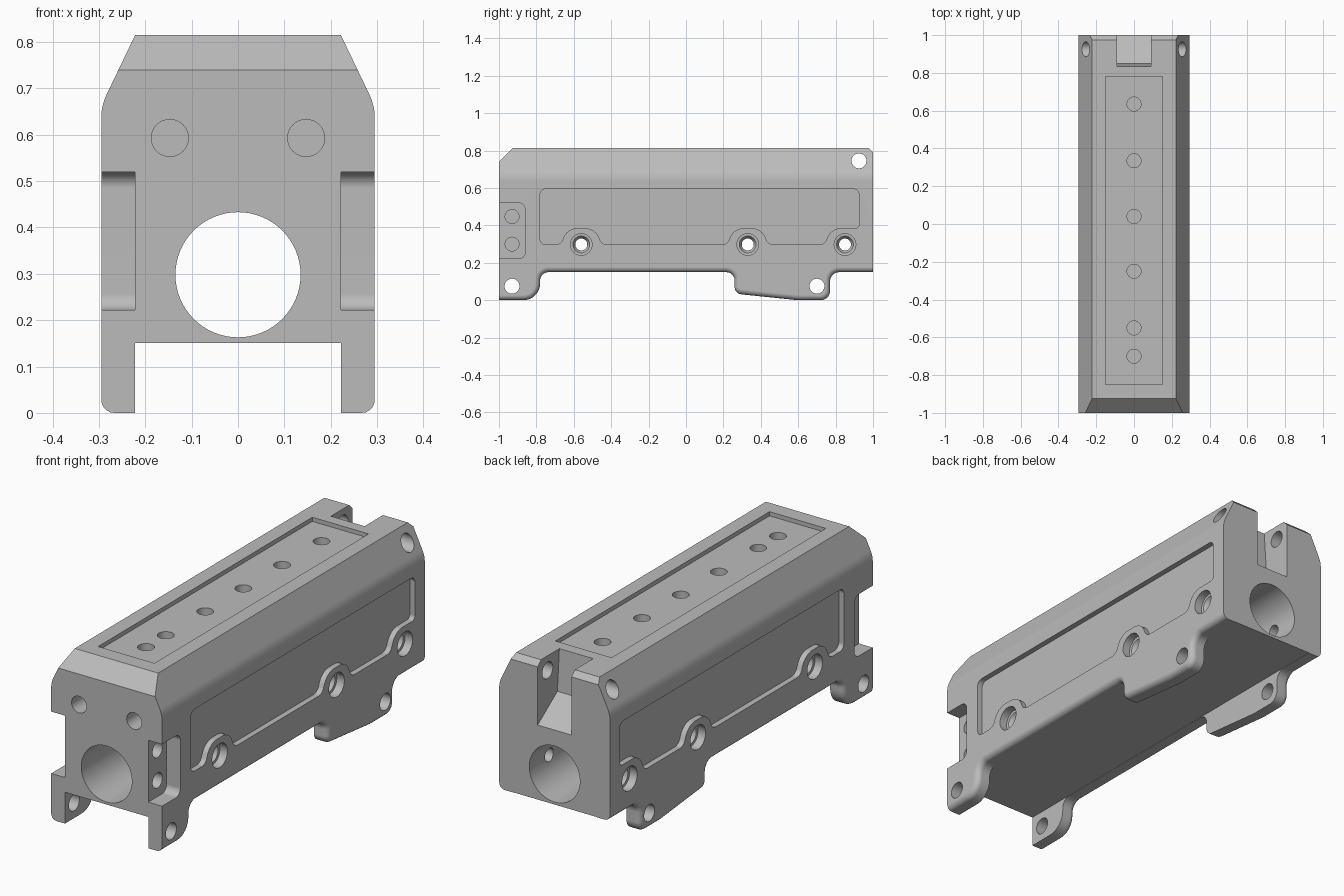
import bpy, bmesh, math
from mathutils import Vector

old = bpy.data.objects.get("Cube")
if old:
    bpy.data.objects.remove(old, do_unlink=True)

HALF = 0.295      # half width of the housing
WALL = 0.222      # inner face of the lugs and front pockets

grey = bpy.data.materials.new("plain_grey")
grey.use_nodes = True
grey.diffuse_color = (0.5, 0.5, 0.5, 1)
grey.node_tree.nodes["Principled BSDF"].inputs["Base Color"].default_value = (0.5, 0.5, 0.5, 1)


def place(axis, t, a, b):
    """Point at t along the axis, with a and b in the plane across it."""
    return {"x": (t, a, b), "y": (a, t, b), "z": (a, b, t)}[axis]


def rounded(points, steps=8):
    """Closed outline from (a, b, radius) corners."""
    out = []
    for i, (a, b, r) in enumerate(points):
        p = Vector((a, b))
        if not r:
            out.append(p)
            continue
        d0 = (Vector(points[i - 1][:2]) - p).normalized()
        d1 = (Vector(points[(i + 1) % len(points)][:2]) - p).normalized()
        half = d0.angle(d1) / 2
        centre = p + (d0 + d1).normalized() * (r / math.sin(half))
        start = p + d0 * (r / math.tan(half)) - centre
        end = p + d1 * (r / math.tan(half)) - centre
        sweep = start.angle(end)
        for k in range(steps + 1):
            f = k / steps
            out.append(centre + (start * math.sin((1 - f) * sweep)
                                 + end * math.sin(f * sweep)) / math.sin(sweep))
    return out


def loft(name, axis, rings, soften=None):
    """Solid through rings of (position, outline)."""
    bm = bmesh.new()
    loops = [[bm.verts.new(place(axis, t, *p)) for p in pts] for t, pts in rings]
    for low, high in zip(loops, loops[1:]):
        for i in range(len(low)):
            bm.faces.new((low[i - 1], low[i], high[i], high[i - 1]))
    bm.faces.new(loops[0])
    bm.faces.new(loops[-1])
    bmesh.ops.recalc_face_normals(bm, faces=bm.faces)
    if soften:
        soften(bm)
    mesh = bpy.data.meshes.new(name)
    bm.to_mesh(mesh)
    bm.free()
    obj = bpy.data.objects.new(name, mesh)
    bpy.context.collection.objects.link(obj)
    return obj


def select(obj):
    bpy.ops.object.select_all(action="DESELECT")
    obj.select_set(True)
    bpy.context.view_layer.objects.active = obj


def cut(cutter):
    cutter.hide_render = True
    mod = housing.modifiers.new("cut", "BOOLEAN")
    mod.operation = "DIFFERENCE"
    mod.solver = "EXACT"
    mod.object = cutter
    select(housing)
    bpy.ops.object.modifier_apply(modifier=mod.name)
    bpy.data.objects.remove(cutter, do_unlink=True)


def cut_prism(name, axis, lo, hi, points):
    outline = rounded(points)
    cut(loft(name, axis, [(lo, outline), (hi, outline)]))


def cut_hole(name, axis, a, b, profile, sides=32):
    """Turned hole; profile lists (position, radius) along the axis."""
    angles = [math.tau * k / sides for k in range(sides)]
    cut(loft(name, axis, [(t, [(a + r * math.cos(w), b + r * math.sin(w)) for w in angles])
                          for t, r in profile]))


def box(a0, a1, b0, b1):
    return [(a0, b0, 0), (a1, b0, 0), (a1, b1, 0), (a0, b1, 0)]


# Housing with mounting lugs, rounded along its lower outer edges
def round_lower_edges(bm):
    edges = [e for e in bm.edges
             if all(v.co.z < 0.16 for v in e.verts)
             and abs(e.verts[0].co.x - e.verts[1].co.x) < 0.01]
    bmesh.ops.bevel(bm, geom=edges, offset=0.028, segments=5, profile=0.5,
                    affect="EDGES", clamp_overlap=False)


side = rounded([
    (-1, 0, 0), (-0.78, 0, 0.09), (-0.78, 0.15, 0.045),
    (0.26, 0.15, 0.045), (0.26, 0.035, 0.04), (0.6, 0, 0),
    (0.77, 0, 0.05), (0.77, 0.15, 0.05), (1, 0.15, 0),
    (1, 0.79, 0), (0.975, 0.815, 0), (-0.925, 0.815, 0), (-1, 0.74, 0)])
housing = loft("housing", "x", [(-HALF, side), (HALF, side)], round_lower_edges)
housing.data.materials.append(grey)

# Gap between the lugs
cut_prism("lug_gap", "y", -1.1, 1.1, box(-WALL, WALL, -0.1, 0.151))

# Side panel outline, stepping around the bolt bosses
bolts = (-0.56, 0.33, 0.85)
panel = [(-0.78, 0.297, 0.03)]
for y in bolts[:2]:
    panel += [(y - 0.11, 0.297, 0.04), (y - 0.075, 0.385, 0.08),
              (y + 0.075, 0.385, 0.08), (y + 0.11, 0.297, 0.04)]
panel += [(0.74, 0.297, 0.04), (0.775, 0.385, 0.08), (0.925, 0.385, 0.02),
          (0.925, 0.595, 0.03), (-0.78, 0.595, 0.03)]

for s in (1, -1):
    # Sloped shoulders, blended into the sides
    edge = HALF + 0.0002
    cut_prism("shoulder", "y", -1.1, 1.1,
              [(s * 0.174, 0.915, 0), (s * edge, 0.6625, 0.12), (s * edge, 0.55, 0),
               (s * 0.4, 0.55, 0), (s * 0.4, 0.915, 0)])
    # Recessed side panel
    cut_prism("side_panel", "x", s * 0.268, s * 0.35, panel)
    # Front pocket with two blind holes
    cut_prism("front_pocket", "x", s * WALL, s * 0.35,
              [(-1.1, 0.222, 0), (-0.86, 0.222, 0.035), (-0.86, 0.52, 0.035), (-1.1, 0.52, 0)])
    for z in (0.3, 0.447):
        cut_hole("pocket_hole", "x", -0.93, z, [(s * 0.16, 0.037), (s * 0.26, 0.037)])
    # Blind holes in the front face
    cut_hole("front_hole", "y", s * 0.147, 0.593, [(-1.1, 0.04), (-0.8, 0.04)])

# Main bore
cut_hole("bore", "y", 0, 0.298, [(-1.1, 0.135), (1.1, 0.135)], 64)

# Recess in the top with a row of holes
cut_prism("top_recess", "z", 0.795, 0.9, box(-0.15, 0.15, -0.85, 0.78))
for y in (-0.7, -0.55, -0.25, 0.04, 0.335, 0.635):
    cut_hole("top_hole", "z", 0, y, [(0.6, 0.037), (0.9, 0.037)])

# Rear notch with a sloping floor
cut_prism("rear_notch", "x", -0.09, 0.09,
          [(1.1, 0.44, 0), (0.85, 0.615, 0), (0.835, 0.815, 0), (0.83, 0.9, 0), (1.1, 0.9, 0)])

# Cross holes through the lugs and the rear top corner
for y, z in ((-0.93, 0.075), (0.7, 0.075), (0.925, 0.745)):
    cut_hole("cross_hole", "x", y, z, [(-0.4, 0.04), (0.4, 0.04)])

# Counterbored bolt holes
half_bolt = [(0.35, 0.058), (0.255, 0.058), (0.254, 0.045), (0.23, 0.032)]
for y in bolts:
    cut_hole("bolt_hole", "x", y, 0.298,
             half_bolt + [(-t, r) for t, r in reversed(half_bolt)])

# Smooth rounded surfaces, keep machined edges crisp
select(housing)
bpy.ops.object.shade_smooth_by_angle(angle=math.radians(25))
weighted = housing.modifiers.new("weighted_normals", "WEIGHTED_NORMAL")
weighted.keep_sharp = True
